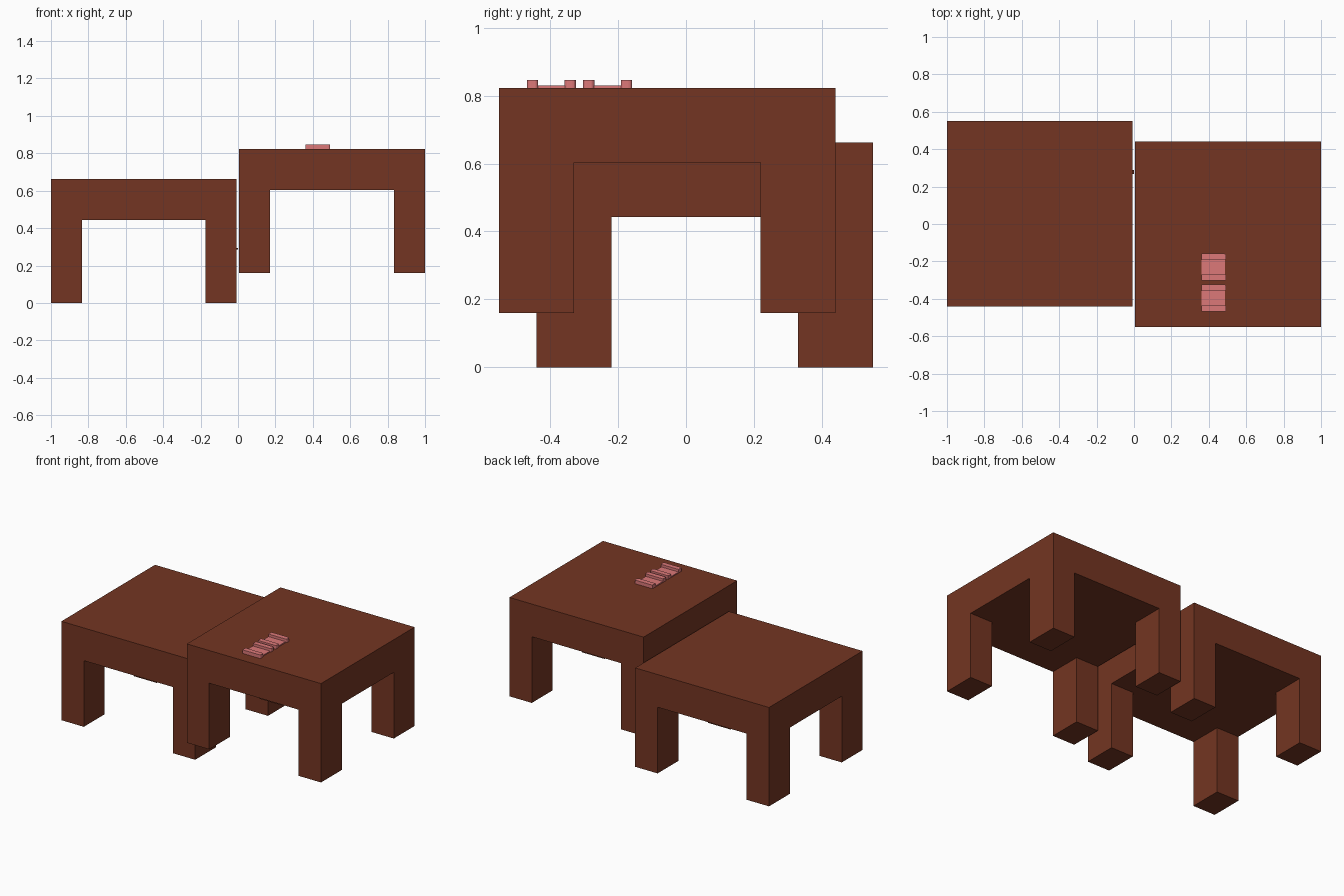
import bpy, bmesh
from mathutils import Vector

if "Cube" in bpy.data.objects:
    bpy.data.objects.remove(bpy.data.objects["Cube"])


def material(name, color):
    m = bpy.data.materials.new(name)
    m.diffuse_color = (*color, 1)
    m.use_nodes = True
    m.node_tree.nodes["Principled BSDF"].inputs["Base Color"].default_value = m.diffuse_color
    return m


brown = material("brown_wood", (0.174, 0.036, 0.016))
pink = material("pink", (0.72, 0.19, 0.19))


def box_bmesh(lo, hi):
    bm = bmesh.new()
    bmesh.ops.create_cube(bm, size=1)
    for v in bm.verts:
        v.co = Vector([lo[i] + (v.co[i] + 0.5) * (hi[i] - lo[i]) for i in range(3)])
    return bm


def finish(bm, name, mat):
    bmesh.ops.recalc_face_normals(bm, faces=bm.faces[:])
    me = bpy.data.meshes.new(name)
    bm.to_mesh(me)
    bm.free()
    me.materials.append(mat)
    ob = bpy.data.objects.new(name, me)
    bpy.context.collection.objects.link(ob)
    return ob


def table(name, x0, x1, y0, y1, z0):
    """Thick top with a leg pulled down from each corner of its underside."""
    under, leg_x, leg_y = z0 + 0.443, 0.166, 0.22
    bm = box_bmesh((x0, y0, under), (x1, y1, z0 + 0.662))
    cuts = [((x, 0, 0), (1, 0, 0)) for x in (x0 + leg_x, x1 - leg_x)]
    cuts += [((0, y, 0), (0, 1, 0)) for y in (y0 + leg_y, y1 - leg_y)]
    for co, no in cuts:
        bmesh.ops.bisect_plane(bm, geom=bm.verts[:] + bm.edges[:] + bm.faces[:],
                               plane_co=co, plane_no=no)
    bm.normal_update()
    corners = []
    for f in bm.faces:
        c = f.calc_center_median()
        near_x = min(c.x - x0, x1 - c.x) < leg_x
        near_y = min(c.y - y0, y1 - c.y) < leg_y
        if f.normal.z < -0.9 and near_x and near_y:
            corners.append(f)
    feet = bmesh.ops.extrude_discrete_faces(bm, faces=corners)["faces"]
    for v in {v for f in feet for v in f.verts}:
        v.co.z = z0
    bmesh.ops.dissolve_limit(bm, angle_limit=0.01, verts=bm.verts[:], edges=bm.edges[:])
    return finish(bm, name, brown)


def rounded_box(name, lo, hi, mat, radius):
    """Box whose upright edges at the +x end are rounded."""
    bm = box_bmesh(lo, hi)
    edges = [e for e in bm.edges if all(v.co.x > hi[0] - 1e-4 for v in e.verts)
             and abs(e.verts[0].co.z - e.verts[1].co.z) > 1e-4]
    bmesh.ops.bevel(bm, geom=edges, offset=radius, segments=3, profile=0.5, affect='EDGES')
    return finish(bm, name, mat)


# Two tables, the right one raised
table("low_table", -1.0, -0.009, -0.44, 0.55, 0.0)
table("high_table", 0.006, 1.0, -0.55, 0.44, 0.16)

# Tiny peg in the gap between the tables
finish(box_bmesh((-0.009, 0.267, 0.286), (0.001, 0.289, 0.294)), "peg", brown)

# Pair of small pink trays: a thin base with a raised rail on each side
for label, y in (("front", -0.468), ("rear", -0.303)):
    rounded_box(label + "_tray_base", (0.36, y + 0.002, 0.82), (0.487, y + 0.142, 0.829), pink, 0.012)
    for side, ry in (("near", y), ("far", y + 0.111)):
        rounded_box(f"{label}_tray_{side}_rail", (0.36, ry, 0.822), (0.493, ry + 0.033, 0.846), pink, 0.01)
